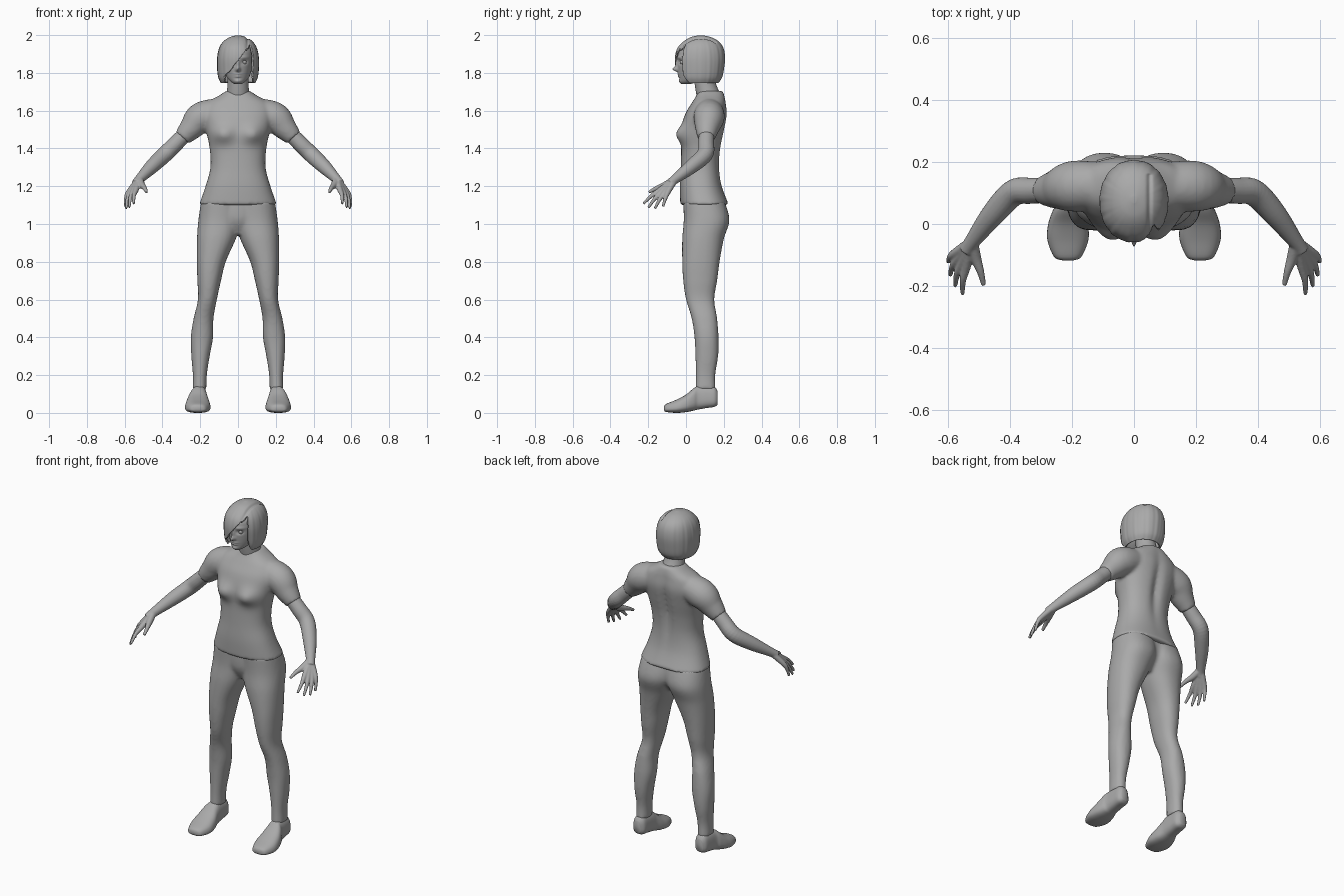
import bpy, bmesh, math
from mathutils import Vector

old = bpy.data.objects.get("Cube")
if old:
    bpy.data.objects.remove(old)

grey = bpy.data.materials.new("plain grey")
grey.use_nodes = True
grey.diffuse_color = (0.4, 0.4, 0.4, 1)
grey.node_tree.nodes["Principled BSDF"].inputs["Base Color"].default_value = (0.4, 0.4, 0.4, 1)


def spline(rows, steps):
    """Smooth curve through rows of numbers."""
    out = []
    for i in range(len(rows) - 1):
        a, b, c, d = (rows[max(i - 1, 0)], rows[i], rows[i + 1], rows[min(i + 2, len(rows) - 1)])
        for s in range(steps):
            t = s / steps
            out.append([q + (r - p) * t / 2 + (p - 2.5 * q + 2 * r - w / 2) * t * t
                        + (1.5 * (q - r) + (w - p) / 2) * t ** 3
                        for p, q, r, w in zip(a, b, c, d)])
    return out + [list(rows[-1])]


def oval(segments, power):
    """Points of a rounded box cross-section."""
    for i in range(segments):
        a = math.tau * i / segments
        c, s = math.cos(a), math.sin(a)
        yield (math.copysign(abs(c) ** power, c), math.copysign(abs(s) ** power, s))


def loft(bm, rings, cap=True):
    loops = [[bm.verts.new(p) for p in ring] for ring in rings]
    for low, high in zip(loops, loops[1:]):
        for i in range(len(low)):
            j = (i + 1) % len(low)
            bm.faces.new((low[i], low[j], high[j], high[i]))
    if cap:
        bm.faces.new(loops[0][::-1])
        bm.faces.new(loops[-1])


def stack(bm, rows, steps=6, segments=40, power=0.9, cap=True):
    """Horizontal sections: height, left, right, front, back."""
    loft(bm, [[Vector(((l + r) / 2 + u * (r - l) / 2, (f + b) / 2 + v * (b - f) / 2, z))
               for u, v in oval(segments, power)]
              for z, l, r, f, b in spline(rows, steps)], cap)


def symmetric(rows):
    return [(z, -w, w, f, b) for z, w, f, b in rows]


def tube(bm, rows, steps=6, segments=20):
    """Round limb along a path: x, y, z, radius."""
    path = spline(rows, steps)
    rings = []
    for i, (x, y, z, r) in enumerate(path):
        ahead = Vector(path[min(i + 1, len(path) - 1)][:3])
        turn = (ahead - Vector(path[max(i - 1, 0)][:3])).to_track_quat('Z', 'Y')
        rings.append([Vector((x, y, z)) + turn @ Vector((u * r, v * r, 0))
                      for u, v in oval(segments, 1)])
    loft(bm, rings)


def ball(bm, centre, radius):
    made = bmesh.ops.create_uvsphere(bm, u_segments=20, v_segments=14, radius=radius)
    bmesh.ops.translate(bm, verts=made["verts"], vec=centre)


def finish(name, bm, mirror=False, voxel=0, smooth=0):
    bmesh.ops.recalc_face_normals(bm, faces=bm.faces)
    for face in bm.faces:
        face.smooth = True
    mesh = bpy.data.meshes.new(name)
    bm.to_mesh(mesh)
    bm.free()
    mesh.materials.append(grey)
    obj = bpy.data.objects.new(name, mesh)
    bpy.context.collection.objects.link(obj)
    if mirror:
        obj.modifiers.new("mirror", 'MIRROR').use_mirror_merge = False
    if voxel:
        blend = obj.modifiers.new("blend", 'REMESH')
        blend.mode = 'VOXEL'
        blend.voxel_size = voxel
        blend.use_smooth_shade = True
    if smooth:
        soft = obj.modifiers.new("soften", 'SMOOTH')
        soft.factor = 0.5
        soft.iterations = smooth
    return obj


def bump(x, z, cx, cz, sx, sz):
    return math.exp(-((x - cx) / sx) ** 2 - ((z - cz) / sz) ** 2)


# Shirt: torso with bust, spine hollow and short sleeves
bm = bmesh.new()
stack(bm, symmetric([
    (1.1, .207, -.03, .228), (1.2, .172, -.033, .19), (1.3, .146, -.028, .178),
    (1.4, .15, -.025, .185), (1.5, .17, -.025, .205), (1.58, .185, -.005, .218),
    (1.64, .165, .03, .212), (1.68, .1, .055, .205), (1.705, .062, .065, .195)]),
    segments=64, power=.85)
for v in bm.verts:
    x, z = abs(v.co.x), v.co.z
    if v.co.y < .08:
        v.co.y -= .036 * bump(x, z, .08, 1.475, .055, .045)
    else:
        v.co.y -= .02 * bump(x, z, 0, 1.45, .025, .16)
for side in (-1, 1):
    tube(bm, [(side * .07, .125, 1.6, .07), (side * .19, .122, 1.565, .083),
              (side * .25, .112, 1.505, .064), (side * .296, .107, 1.455, .046)])
finish("shirt", bm, voxel=.009, smooth=8)

# Trousers: two legs blended into the hips
bm = bmesh.new()
stack(bm, [
    (1.12, -.03, .195, -.015, .205), (1.02, -.02, .21, -.012, .23),
    (.92, .012, .217, -.02, .2), (.8, .065, .218, -.02, .178),
    (.7, .09, .215, -.015, .165), (.6, .112, .212, 0, .15),
    (.5, .13, .235, .03, .165), (.4, .132, .25, .045, .172),
    (.3, .15, .247, .05, .17), (.2, .165, .239, .052, .155), (.125, .167, .241, .05, .157)])
stack(bm, symmetric([(1.12, .12, -.012, .195), (1.02, .12, -.008, .2), (.945, .06, .03, .15)]))
finish("trousers", bm, mirror=True, voxel=.009, smooth=6)

# Shoes: sections from toe to heel
bm = bmesh.new()
shoe = [(-.117, .195, .23, .015, .032), (-.105, .17, .257, .005, .047),
        (-.05, .148, .278, 0, .07), (0, .15, .275, .004, .097), (.04, .16, .262, .012, .13),
        (.065, .163, .25, .018, .143), (.11, .165, .246, .026, .145),
        (.15, .168, .242, .032, .138), (.168, .185, .228, .045, .115)]
loft(bm, [[Vector(((l + r) / 2 + u * (r - l) / 2 * (1 - .12 * v), y, (b + t) / 2 + v * (t - b) / 2))
           for u, v in oval(32, .75)] for y, l, r, b, t in spline(shoe, 5)])
finish("shoes", bm, mirror=True)

# Arms with palms, fingers and thumbs
bm = bmesh.new()
wrist = (.522, -.058, 1.237)
tube(bm, [(.26, .108, 1.495, .04), (.33, .107, 1.425, .042), (.388, .1, 1.368, .043),
          (.455, .03, 1.305, .038), (*wrist, .025), (.54, -.085, 1.215, .024)])
fingers = [((.54, -.138, 1.18), (.552, -.226, 1.107)), ((.555, -.128, 1.172), (.576, -.2, 1.087)),
           ((.568, -.112, 1.168), (.592, -.165, 1.082)), ((.578, -.095, 1.17), (.598, -.122, 1.092))]
for knuckle, tip in fingers:
    middle = Vector(knuckle).lerp(Vector(tip), .5) + Vector((.005, 0, .006))
    tube(bm, [(*wrist, .019), (*knuckle, .0145), (*middle, .0105), (*tip, .007)], segments=14)
tube(bm, [(*wrist, .02), (.51, -.108, 1.208, .018), (.494, -.155, 1.19, .012),
          (.484, -.197, 1.168, .008)], segments=14)
finish("arms", bm, mirror=True, voxel=.004, smooth=4)

# Head and neck with modelled face
bm = bmesh.new()
stack(bm, symmetric([
    (1.742, .02, -.024, .03), (1.755, .04, -.032, .07), (1.78, .06, -.036, .12),
    (1.82, .073, -.042, .16), (1.87, .08, -.045, .18), (1.92, .08, -.035, .17),
    (1.96, .055, 0, .14), (1.975, .03, .04, .1)]), steps=10, segments=128, power=1)
for v in bm.verts:
    if v.co.y < .06:
        x, z = abs(v.co.x), v.co.z
        v.co.y -= (.026 * bump(x, z, 0, 1.819, .011, .012) + .012 * bump(x, z, 0, 1.845, .008, .026)
                   + .007 * bump(x, z, 0, 1.793, .02, .005) + .007 * bump(x, z, 0, 1.781, .017, .005)
                   + .006 * bump(x, z, 0, 1.755, .018, .01) + .005 * bump(x, z, .035, 1.882, .03, .008)
                   - .012 * bump(x, z, .033, 1.858, .016, .011))
for side in (-1, 1):
    ball(bm, (side * .032, -.018, 1.857), .014)
tube(bm, [(0, .13, 1.65, .066), (0, .112, 1.7, .059), (0, .1, 1.75, .055), (0, .09, 1.82, .055)],
     segments=32)
finish("head_and_neck", bm)

# Bobbed hair with a parting and a fringe swept across the face
bm = bmesh.new()
stack(bm, symmetric([
    (1.745, .09, -.03, .17), (1.775, .104, -.048, .19), (1.82, .11, -.055, .2),
    (1.88, .11, -.059, .206), (1.93, .1, -.046, .198), (1.965, .079, -.015, .175),
    (1.988, .046, .022, .135), (1.999, .008, .068, .09)]), steps=12, segments=160, power=.95, cap=False)
window = []
for face in bm.faces:
    c = face.calc_center_median()
    edge = -.072 + .125 * max(0, (c.z - 1.785) / .15) ** .85
    if c.y < .02 and edge < c.x < .08 - .3 * max(0, c.z - 1.9) and c.z < 1.95:
        window.append(face)
bmesh.ops.delete(bm, geom=window, context='FACES')
rim = [e for e in bm.edges if e.is_boundary and e.verts[0].co.z > 1.99]
bmesh.ops.holes_fill(bm, edges=rim, sides=0)
for v in bm.verts:
    angle = math.atan2(v.co.y - .075, v.co.x)
    fade = min(1, max(0, (2 - v.co.z) / .08))
    wave = 1 + fade * (.006 * math.sin(angle * 17) + .004 * math.sin(angle * 29 + 1))
    v.co.x *= wave
    v.co.y = .075 + (v.co.y - .075) * wave
    if v.co.z > 1.93 and v.co.y < .16:
        v.co.z -= .008 * math.exp(-((v.co.x - .05) / .007) ** 2)
hair = finish("hair", bm, smooth=3)
shell = hair.modifiers.new("thickness", 'SOLIDIFY')
shell.thickness = .01
shell.offset = -1
